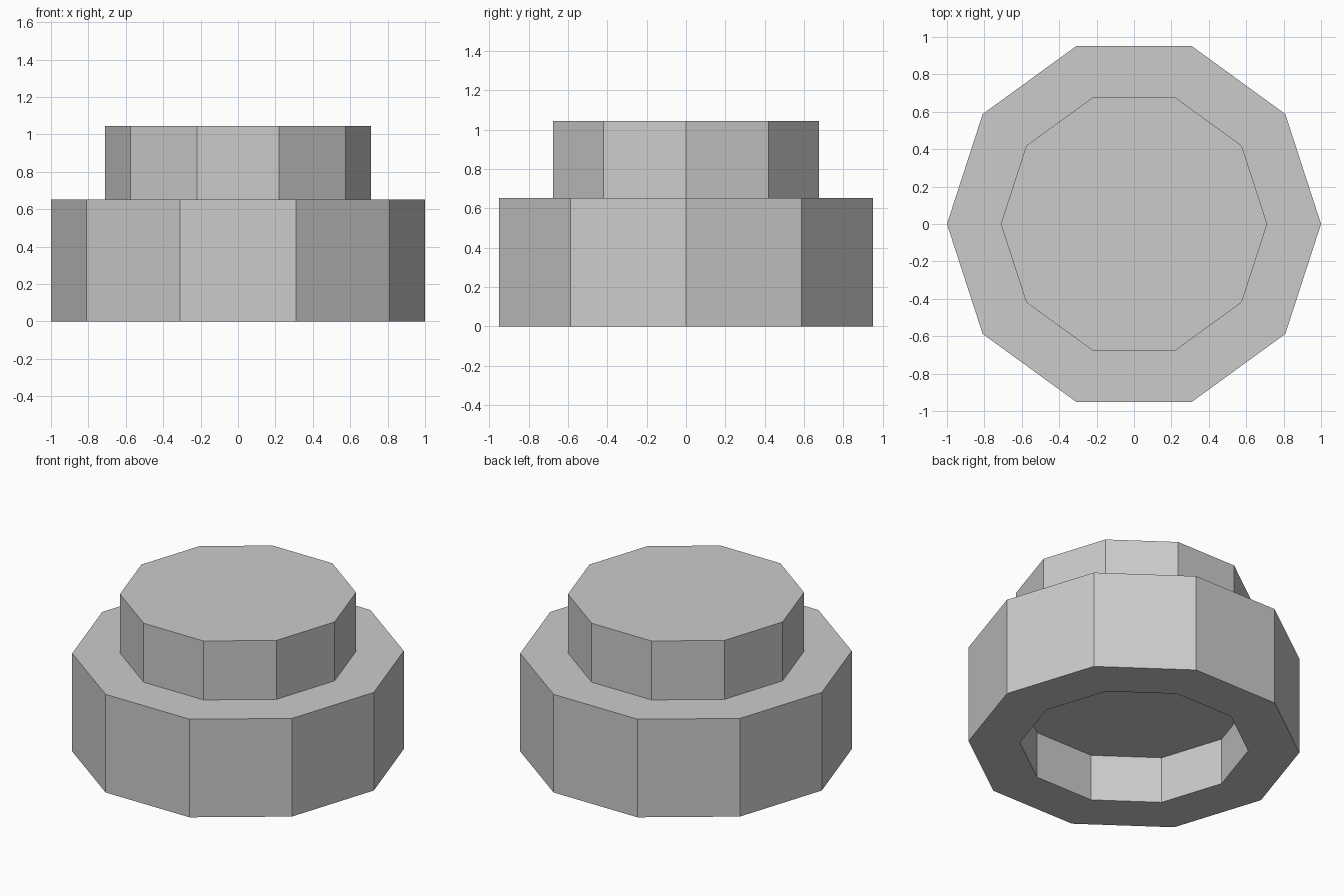
import bpy, bmesh
from math import cos, sin, pi

if "Cube" in bpy.data.objects:
    bpy.data.objects.remove(bpy.data.objects["Cube"])

SIDES = 10

# (radius, height) from the recess ceiling, round the outside, to the stud top
PROFILE = [
    (0.69, 0.31),    # recess ceiling
    (0.69, 0.0),     # recess rim
    (1.0, 0.0),      # base bottom edge
    (1.0, 0.653),    # base top edge
    (0.712, 0.653),  # stud foot
    (0.712, 1.045),  # stud top
]


def stepped_solid(name, profile, sides):
    """Closed flat-faced solid made by joining polygon rings."""
    bm = bmesh.new()
    rings = [[bm.verts.new((r * cos(2 * pi * i / sides), r * sin(2 * pi * i / sides), z))
              for i in range(sides)] for r, z in profile]
    for a, b in zip(rings, rings[1:]):
        for i in range(sides):
            j = (i + 1) % sides
            bm.faces.new((a[i], a[j], b[j], b[i]))
    # Recess ceiling and stud top
    bm.faces.new(rings[0][::-1])
    bm.faces.new(rings[-1])
    bmesh.ops.recalc_face_normals(bm, faces=bm.faces)
    mesh = bpy.data.meshes.new(name)
    bm.to_mesh(mesh)
    bm.free()
    obj = bpy.data.objects.new(name, mesh)
    bpy.context.collection.objects.link(obj)
    return obj


# Round base with raised stud and hollow underside
stepped_solid("round_stud_block", PROFILE, SIDES)
